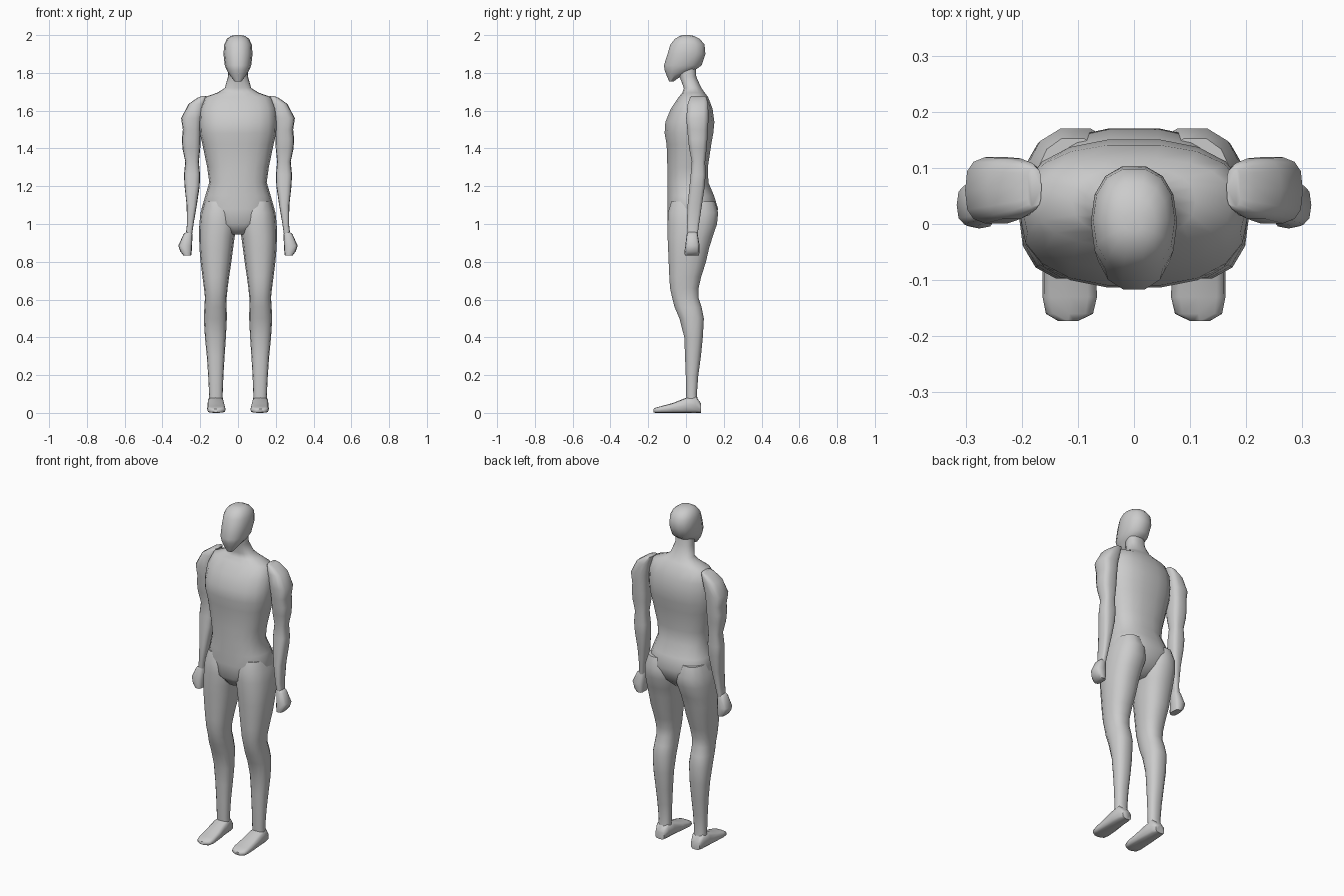
import bpy, bmesh, math

grey = bpy.data.materials.new("plain grey")
grey.diffuse_color = (0.6, 0.6, 0.6, 1)


def loft(name, rings, axis="z", power=2.4, segs=14, mirror=False):
    """Skin rounded rings (t, x0, x1, b0, b1); b is y for axis z, z for axis y."""
    bm = bmesh.new()
    loops = []
    for t, x0, x1, b0, b1 in rings:
        loop = []
        for i in range(segs):
            a = 2 * math.pi * i / segs
            c, s = math.cos(a), math.sin(a)
            c = math.copysign(abs(c) ** (2 / power), c)
            s = math.copysign(abs(s) ** (2 / power), s)
            x = (x0 + x1) / 2 + c * (x1 - x0) / 2
            b = (b0 + b1) / 2 + s * (b1 - b0) / 2
            loop.append(bm.verts.new((x, b, t) if axis == "z" else (x, t, b)))
        loops.append(loop)
    for lo, hi in zip(loops, loops[1:]):
        for i in range(segs):
            j = (i + 1) % segs
            bm.faces.new((lo[i], lo[j], hi[j], hi[i]))
    bm.faces.new(loops[0])
    bm.faces.new(loops[-1])
    bmesh.ops.recalc_face_normals(bm, faces=bm.faces)
    me = bpy.data.meshes.new(name)
    bm.to_mesh(me)
    bm.free()
    me.materials.append(grey)
    ob = bpy.data.objects.new(name, me)
    bpy.context.collection.objects.link(ob)
    bpy.ops.object.select_all(action="DESELECT")
    ob.select_set(True)
    bpy.context.view_layer.objects.active = ob
    bpy.ops.object.shade_smooth_by_angle(angle=math.radians(55))
    if mirror:
        ob.modifiers.new("mirror", "MIRROR").use_mirror_merge = False
    return ob


def centred(rows):
    return [(z, -w, w, y0, y1) for z, w, y0, y1 in rows]


# Head: tapered chin, protruding face, rounded crown
loft("head", centred([
    (1.755, 0.018, -0.09, -0.065), (1.79, 0.045, -0.105, -0.015),
    (1.815, 0.06, -0.115, 0.05), (1.84, 0.07, -0.119, 0.085),
    (1.90, 0.077, -0.1, 0.105), (1.95, 0.073, -0.085, 0.1),
    (1.98, 0.059, -0.06, 0.075), (1.995, 0.038, -0.035, 0.045),
    (2.0, 0.015, -0.015, 0.02)]), power=2.3)

# Neck, chest, waist and pelvis
loft("torso", centred([
    (0.945, 0.045, -0.06, 0.08), (1.0, 0.15, -0.098, 0.14),
    (1.08, 0.193, -0.1, 0.172), (1.15, 0.173, -0.1, 0.15),
    (1.22, 0.152, -0.1, 0.12), (1.3, 0.163, -0.1, 0.117),
    (1.42, 0.188, -0.104, 0.135), (1.48, 0.202, -0.115, 0.146),
    (1.54, 0.204, -0.111, 0.152), (1.61, 0.2, -0.082, 0.142),
    (1.672, 0.175, -0.04, 0.118), (1.695, 0.11, -0.02, 0.1),
    (1.72, 0.07, -0.012, 0.082), (1.78, 0.053, -0.035, 0.055),
    (1.86, 0.05, -0.04, 0.05)]), segs=18)

# Arm from shoulder cap to wrist
loft("arm", [
    (0.93, 0.245, 0.278, 0.01, 0.06), (1.0, 0.235, 0.27, 0.004, 0.07),
    (1.1, 0.218, 0.272, 0.008, 0.085), (1.2, 0.203, 0.283, 0.018, 0.1),
    (1.26, 0.201, 0.286, 0.024, 0.104), (1.33, 0.207, 0.279, 0.03, 0.102),
    (1.4, 0.2, 0.294, 0.016, 0.11), (1.45, 0.198, 0.297, 0.01, 0.114),
    (1.5, 0.197, 0.292, 0.006, 0.117), (1.56, 0.19, 0.301, 0.0, 0.12),
    (1.635, 0.175, 0.262, 0.008, 0.118), (1.668, 0.168, 0.215, 0.02, 0.11),
    (1.678, 0.165, 0.19, 0.03, 0.1)], power=3, mirror=True)

# Closed fist
loft("hand", [
    (0.832, 0.248, 0.288, -0.006, 0.068), (0.855, 0.245, 0.306, -0.008, 0.072),
    (0.885, 0.243, 0.316, -0.004, 0.072), (0.945, 0.241, 0.289, 0.004, 0.062),
    (0.957, 0.246, 0.275, 0.01, 0.058)], power=3, segs=12, mirror=True)

# Leg from buttock to ankle
loft("leg", [
    (0.03, 0.08, 0.155, 0.004, 0.068), (0.1, 0.081, 0.153, 0.0, 0.058),
    (0.2, 0.077, 0.158, -0.002, 0.066), (0.3, 0.071, 0.165, -0.006, 0.08),
    (0.4, 0.064, 0.175, -0.01, 0.09), (0.5, 0.059, 0.181, -0.036, 0.096),
    (0.56, 0.06, 0.178, -0.062, 0.084), (0.61, 0.06, 0.175, -0.075, 0.068),
    (0.66, 0.055, 0.18, -0.086, 0.068), (0.72, 0.047, 0.188, -0.09, 0.082),
    (0.8, 0.035, 0.198, -0.094, 0.108), (0.87, 0.026, 0.204, -0.097, 0.124),
    (0.93, 0.018, 0.206, -0.1, 0.143), (1.0, 0.004, 0.205, -0.1, 0.167),
    (1.06, 0.01, 0.198, -0.098, 0.173), (1.12, 0.04, 0.178, -0.08, 0.155)],
    mirror=True)

# Foot with heel, sloping instep and toe
loft("foot", [
    (0.08, 0.088, 0.147, 0.0, 0.05), (0.05, 0.077, 0.159, 0.0, 0.09),
    (0.0, 0.074, 0.162, 0.0, 0.08), (-0.07, 0.068, 0.163, 0.0, 0.052),
    (-0.13, 0.066, 0.163, 0.0, 0.036), (-0.16, 0.073, 0.157, 0.0, 0.028),
    (-0.173, 0.1, 0.135, 0.003, 0.02)], axis="y", power=3.5, segs=12, mirror=True)
